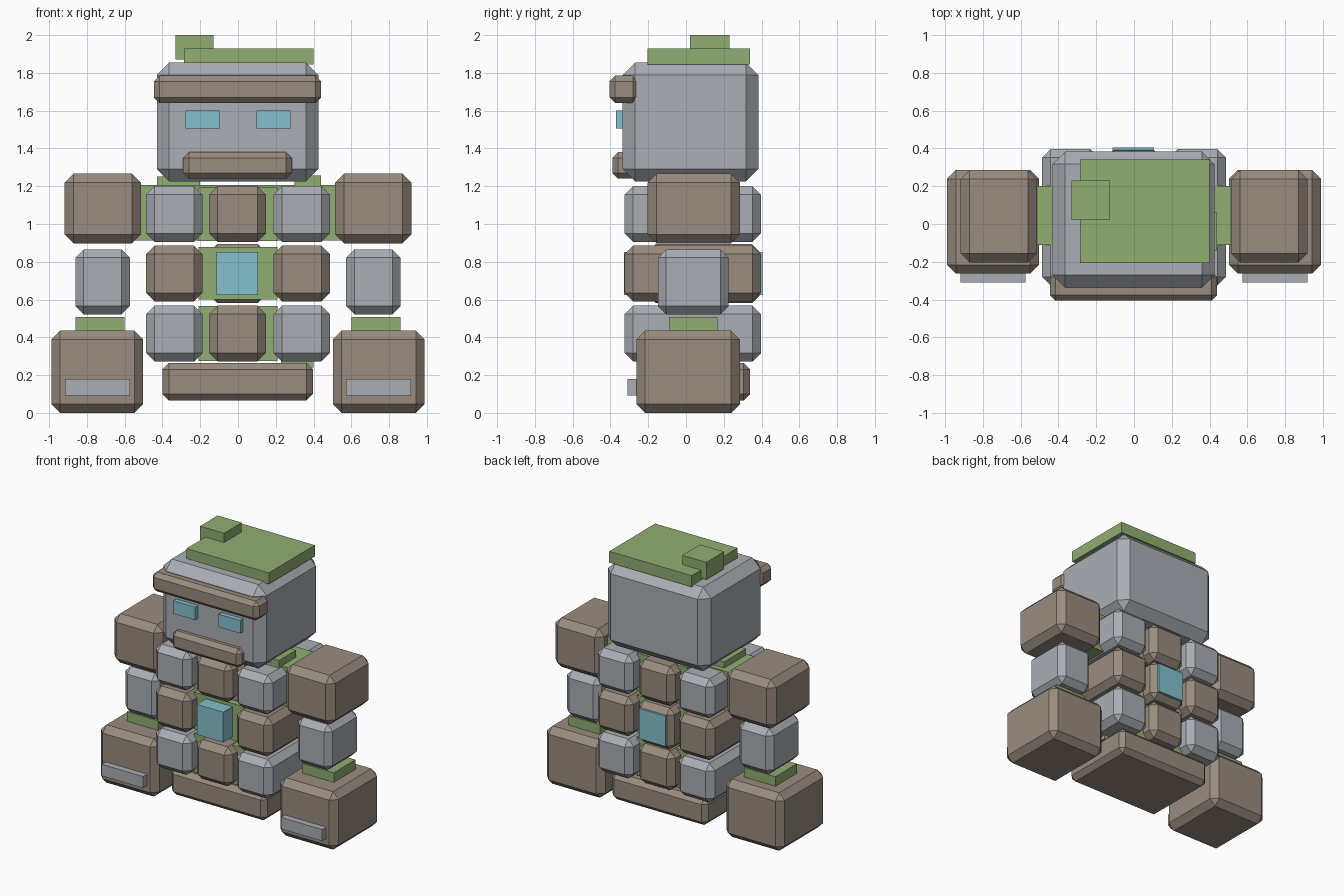
import bpy
import bmesh
from mathutils import Vector

cube = bpy.data.objects.get("Cube")
if cube:
    bpy.data.objects.remove(cube, do_unlink=True)


def make_material(name, rgb):
    mat = bpy.data.materials.new(name)
    mat.use_nodes = True
    mat.diffuse_color = (*rgb, 1)
    mat.node_tree.nodes["Principled BSDF"].inputs["Base Color"].default_value = (*rgb, 1)
    return mat


BROWN = make_material("brown stone", (0.319, 0.262, 0.209))
GREY = make_material("grey stone", (0.40, 0.42, 0.456))
GREEN = make_material("moss green", (0.283, 0.418, 0.171))
CYAN = make_material("glowing cyan", (0.235, 0.527, 0.61))


def box(name, mat, x, y, z, chamfer=0):
    """Box spanning the given ranges, with optional chamfered edges."""
    lo, hi = Vector((x[0], y[0], z[0])), Vector((x[1], y[1], z[1]))
    centre, size = (lo + hi) / 2, hi - lo
    bm = bmesh.new()
    bmesh.ops.create_cube(bm, size=1)
    bmesh.ops.scale(bm, vec=size, verts=bm.verts)
    if chamfer:
        bmesh.ops.bevel(bm, geom=bm.edges[:], offset=chamfer, offset_type='OFFSET',
                        segments=1, affect='EDGES', clamp_overlap=True)
    mesh = bpy.data.meshes.new(name)
    bm.to_mesh(mesh)
    bm.free()
    mesh.materials.append(mat)
    obj = bpy.data.objects.new(name, mesh)
    obj.location = centre
    bpy.context.collection.objects.link(obj)
    return obj


def pair(name, mat, x, y, z, chamfer=0):
    """Mirrored left (+x) and right (-x) boxes."""
    box("left_" + name, mat, x, y, z, chamfer)
    box("right_" + name, mat, (-x[1], -x[0]), y, z, chamfer)


# Head and face
box("head", GREY, (-0.43, 0.425), (-0.335, 0.383), (1.225, 1.855), 0.066)
box("brow", BROWN, (-0.445, 0.44), (-0.405, -0.25), (1.64, 1.785), 0.03)
box("mouth", BROWN, (-0.29, 0.285), (-0.39, -0.25), (1.24, 1.38), 0.03)
pair("eye", CYAN, (0.097, 0.278), (-0.37, -0.3), (1.505, 1.602))

# Moss on the head
box("moss_cap", GREEN, (-0.285, 0.4), (-0.205, 0.34), (1.845, 1.93))
box("moss_tuft", GREEN, (-0.33, -0.13), (0.02, 0.23), (1.87, 2.0))

# Torso stones: three rows of side stones running front to back
DEPTH = (-0.325, 0.397)
rows = [("lower", GREY, (0.272, 0.568)),
        ("middle", BROWN, (0.59, 0.885)),
        ("upper", GREY, (0.905, 1.2))]
for row, mat, z in rows:
    pair(row + "_torso_stone", mat, (0.188, 0.486), DEPTH, z, 0.045)

# Central stones
for row, z in (("lower", (0.272, 0.568)), ("upper", (0.905, 1.2))):
    box(row + "_centre_stone", BROWN, (-0.153, 0.148), (-0.315, 0.388), z, 0.045)
box("middle_centre_stone", BROWN, (-0.15, 0.145), (-0.2, 0.39), (0.582, 0.893), 0.04)

# Green core behind the stones, and shoulder bar
for row, z in (("lower", (0.275, 0.565)), ("middle", (0.6, 0.877)), ("upper", (0.91, 1.195))):
    box(row + "_core", GREEN, (-0.21, 0.21), (-0.22, 0.28), z)
box("shoulder_bar", GREEN, (-0.56, 0.56), (-0.11, 0.2), (0.912, 1.206))

# Glowing chest and back panels
box("chest_panel", CYAN, (-0.113, 0.107), (-0.328, -0.19), (0.625, 0.852))
box("back_panel", CYAN, (-0.113, 0.107), (0.38, 0.405), (0.625, 0.852))

# Base and moss patches
box("base", BROWN, (-0.4, 0.397), (-0.25, 0.34), (0.065, 0.265), 0.035)
box("base_moss", GREEN, (0.228, 0.4), (-0.12, 0.15), (0.24, 0.285))
box("left_shoulder_moss", GREEN, (0.3, 0.44), (-0.14, 0.06), (1.18, 1.258))
box("right_shoulder_moss", GREEN, (-0.43, -0.2), (-0.1, 0.16), (1.18, 1.252))

# Arms
pair("shoulder", BROWN, (0.513, 0.918), (-0.203, 0.285), (0.897, 1.267), 0.048)
pair("forearm", GREY, (0.573, 0.86), (-0.148, 0.225), (0.522, 0.865), 0.043)
pair("wrist", GREEN, (0.6, 0.86), (-0.09, 0.167), (0.42, 0.507))
pair("fist", BROWN, (0.503, 0.988), (-0.262, 0.285), (0.0, 0.435), 0.046)
pair("knuckle_plate", GREY, (0.573, 0.917), (-0.31, -0.24), (0.093, 0.18))
